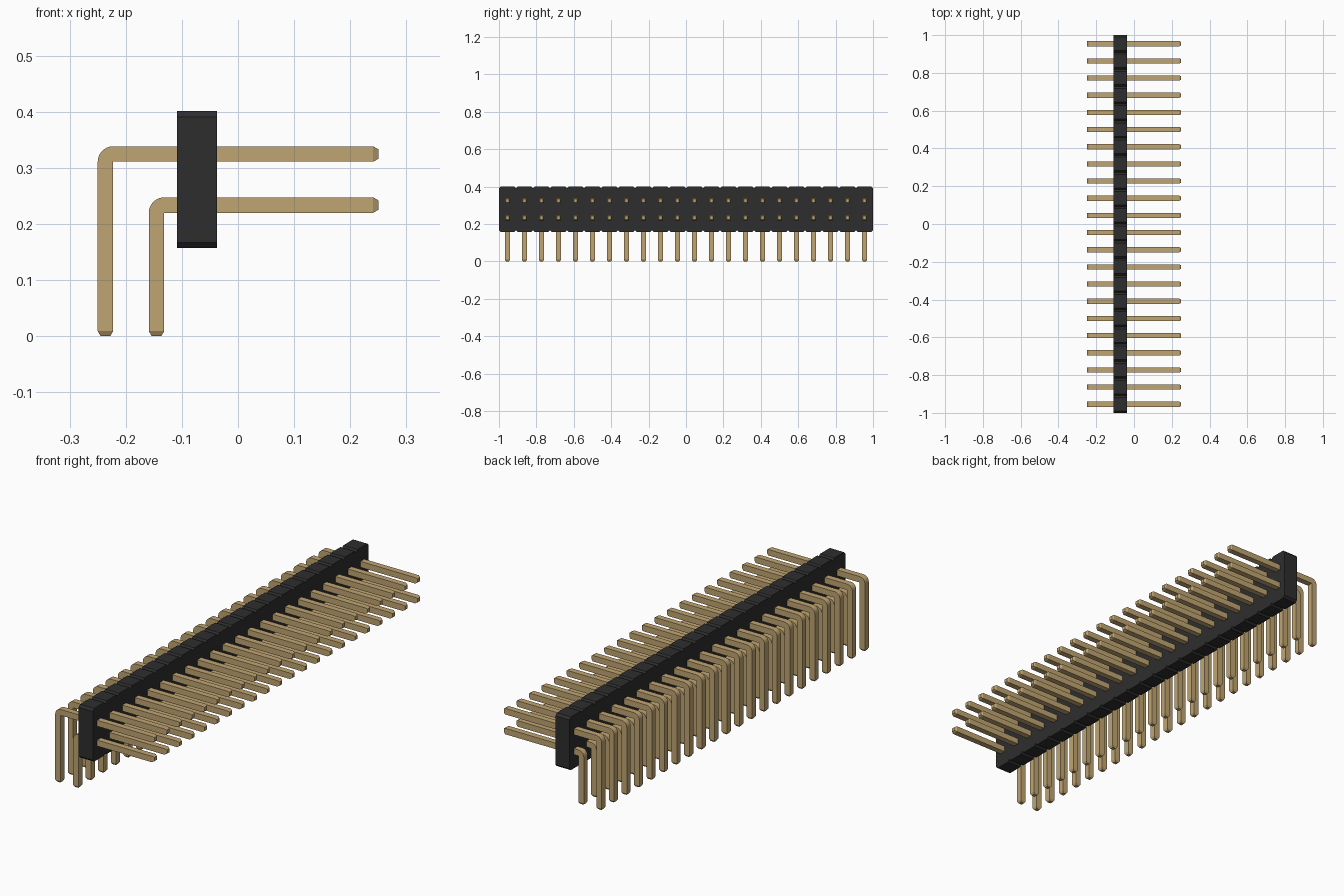
import bpy, bmesh
from math import sin, cos, pi
from mathutils import Vector

cube = bpy.data.objects.get("Cube")
if cube:
    bpy.data.objects.remove(cube, do_unlink=True)

COUNT = 22
PITCH = 2 / COUNT
FIRST = -1 + PITCH / 2
W = 0.0275            # pin thickness


def material(name, rgb):
    m = bpy.data.materials.new(name)
    m.use_nodes = True
    m.diffuse_color = (*rgb, 1)
    m.node_tree.nodes["Principled BSDF"].inputs["Base Color"].default_value = (*rgb, 1)
    return m


black = material("black plastic", (0.027, 0.027, 0.027))
gold = material("gold metal", (0.53, 0.376, 0.168))


def prism(bm, points, origin, depth):
    """Extrude a flat outline along the depth vector."""
    face = bm.faces.new([bm.verts.new(Vector(origin) + Vector(p)) for p in points])
    ext = bmesh.ops.extrude_face_region(bm, geom=[face])
    verts = [v for v in ext["geom"] if isinstance(v, bmesh.types.BMVert)]
    bmesh.ops.translate(bm, verts=verts, vec=depth)
    bmesh.ops.recalc_face_normals(bm, faces=bm.faces)


def finish(bm, name, mat):
    mesh = bpy.data.meshes.new(name)
    bm.to_mesh(mesh)
    bm.free()
    mesh.materials.append(mat)
    ob = bpy.data.objects.new(name, mesh)
    bpy.context.collection.objects.link(ob)
    return ob


# Housing: one strip with a V notch between neighbouring cells
def housing():
    low, high, c = 0.157, 0.401, 0.01
    bottom, top = [], []
    for i in range(COUNT):
        a, b = -1 + i * PITCH, -1 + (i + 1) * PITCH
        if i == 0:
            bottom.append((0, a, low + c))
            top.append((0, a, high - c))
        bottom += [(0, a + c, low), (0, b - c, low), (0, b, low + c)]
        top += [(0, a + c, high), (0, b - c, high), (0, b, high - c)]
    bm = bmesh.new()
    prism(bm, bottom + top[::-1], (-0.109, 0, 0), (0.072, 0, 0))
    return finish(bm, "housing", black)


# Right-angle pin: rounded outer bend, square inner corner, tapered tips
def pin_row(name, back, z_top):
    tip, end = 0.009, 0.25
    ix, iz = back + W, z_top - W
    arc = [(ix - W * sin(t), 0, iz + W * cos(t)) for t in (pi / 2 * k / 8 for k in range(9))]
    outline = [(end - tip, 0, z_top)] + arc
    outline += [(back, 0, tip), (ix, 0, tip), (ix, 0, iz), (end - tip, 0, iz)]
    bm = bmesh.new()
    prism(bm, outline, (0, FIRST - W / 2, 0), (0, W, 0))
    for direction in (Vector((1, 0, 0)), Vector((0, 0, -1))):
        face = max((f for f in bm.faces if f.normal.dot(direction) > 0.99),
                   key=lambda f: f.calc_center_median().dot(direction))
        new = bmesh.ops.extrude_discrete_faces(bm, faces=[face])["faces"][0]
        center = new.calc_center_median()
        for v in new.verts:
            v.co = center + (v.co - center) * 0.62 + direction * tip
    bm.normal_update()
    row = finish(bm, name, gold)
    array = row.modifiers.new("repeat", "ARRAY")
    array.count = COUNT
    array.use_relative_offset = False
    array.use_constant_offset = True
    array.constant_offset_displace = (0, PITCH, 0)


housing()
pin_row("upper_pins", -0.25, 0.3385)
pin_row("lower_pins", -0.159, 0.2475)
